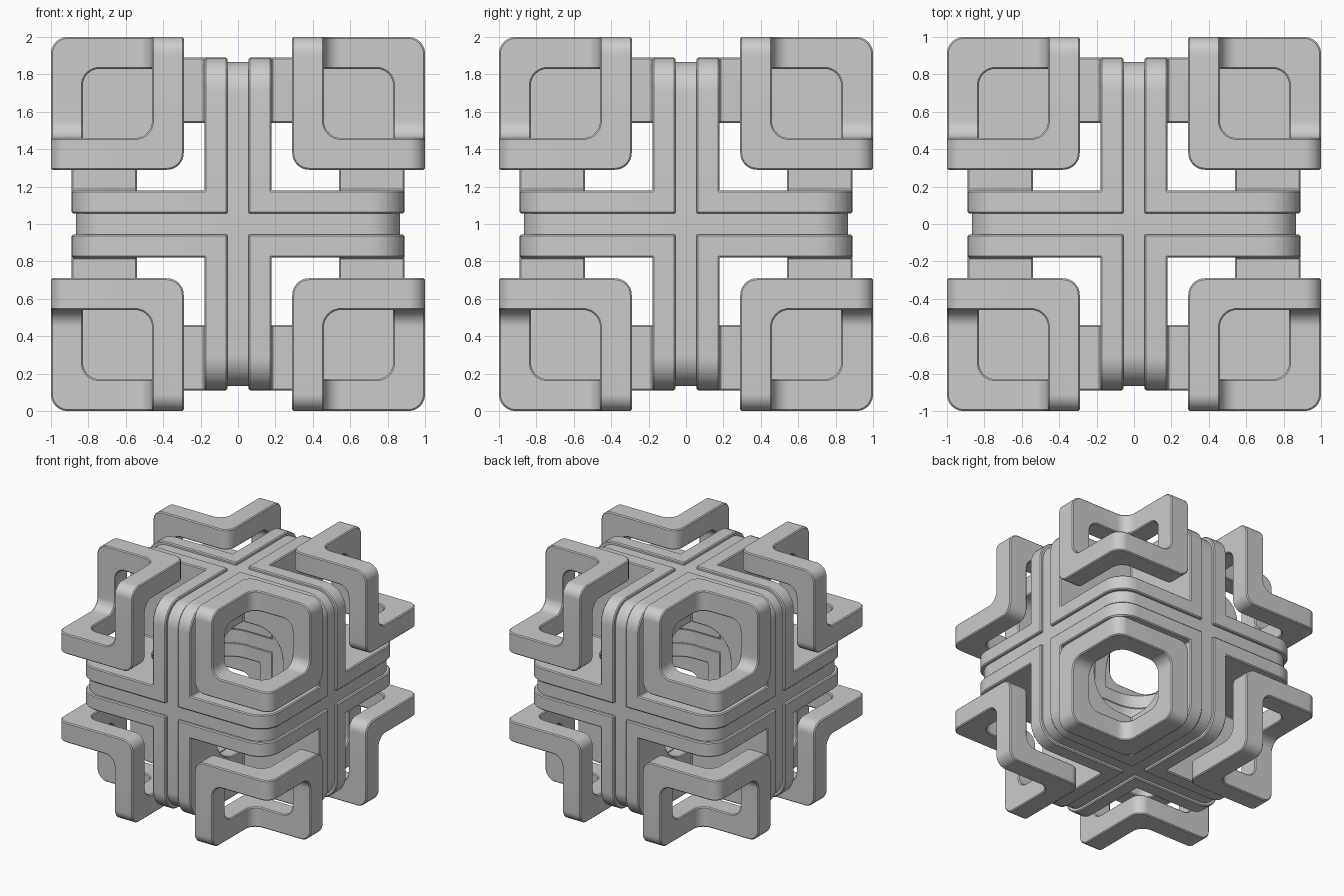
import bpy, bmesh, math
from mathutils import Vector

if "Cube" in bpy.data.objects:
    bpy.data.objects.remove(bpy.data.objects["Cube"])

grey = bpy.data.materials.new("plain grey")
grey.diffuse_color = (0.6, 0.6, 0.6, 1)
grey.use_nodes = True
grey.node_tree.nodes["Principled BSDF"].inputs["Base Color"].default_value = grey.diffuse_color
CENTRE = Vector((0, 0, 1))


def bend(c, m, r, n):
    """Rounded right-angle outline with its corner at (c, c) and arms ending at m."""
    d = 1 if m > c else -1
    k = c + d * r
    arc = [(c, c)]
    if r > 0:
        arc = [(k - d * r * math.sin(i / n * math.pi / 2),
                k - d * r * math.cos(i / n * math.pi / 2)) for i in range(n + 1)]
    return [(m, c)] + arc + [(c, m)]


def elbow(bm, side_a, side_b, lo, hi, axis, flip=(1, 1)):
    """Open square tube between two outlines, lying flat across the given axis."""
    def vert(p, w):
        co = [0, 0, 0]
        co[axis] = w
        co[(axis + 1) % 3] = p[0] * flip[0]
        co[(axis + 2) % 3] = p[1] * flip[1]
        return bm.verts.new(co)
    rows = [[vert(a, lo), vert(a, hi), vert(b, hi), vert(b, lo)]
            for a, b in zip(side_a, side_b)]
    for r, s in zip(rows, rows[1:]):
        for j in range(4):
            q = (j + 1) % 4
            bm.faces.new((r[j], r[q], s[q], s[j]))


def finish(bm, name, signs=(1, 1, 1), bevel=0.008):
    bmesh.ops.remove_doubles(bm, verts=bm.verts, dist=0.0005)
    bmesh.ops.recalc_face_normals(bm, faces=bm.faces)
    sharp = [e for e in bm.edges if e.calc_face_angle(0) > math.radians(40)]
    bmesh.ops.bevel(bm, geom=sharp, offset=bevel, segments=1, affect='EDGES')
    for v in bm.verts:
        v.co = Vector([a * s for a, s in zip(v.co, signs)]) + CENTRE
    bmesh.ops.recalc_face_normals(bm, faces=bm.faces)
    me = bpy.data.meshes.new(name)
    bm.to_mesh(me)
    bm.free()
    me.materials.append(grey)
    ob = bpy.data.objects.new(name, me)
    bpy.context.collection.objects.link(ob)
    bpy.ops.object.select_all(action='DESELECT')
    ob.select_set(True)
    bpy.context.view_layer.objects.active = ob
    bpy.ops.object.shade_smooth_by_angle(angle=math.radians(30))


def corner_loop(name, signs, a, t, b, w, m, r_far, r_far_in, r_near, r_near_in):
    """Six-bend zigzag loop along the edges of a cube corner spanning a..b."""
    bm = bmesh.new()
    for axis in range(3):
        elbow(bm, bend(b, m, r_far, 10), bend(b - w, m, r_far_in, 10), a, a + t, axis)
        elbow(bm, bend(a, m, r_near, 10), bend(a + t, m, r_near_in, 10), b - w, b, axis)
    finish(bm, name, signs)


# Eight outer loops and the eight deep bands beneath them
for sx in (-1, 1):
    for sy in (-1, 1):
        for sz in (-1, 1):
            s = (sx, sy, sz)
            corner_loop("outer_corner_loop", s, 0.29, 0.17, 1.0, 0.17, 0.645,
                        0.09, 0.09, 0.09, 0.09)
            corner_loop("inner_corner_band", s, 0.056, 0.122, 0.89, 0.35, 0.24,
                        0.18, 0.24, 0, 0)

# Three crossing rounded-square rings at the middle
for axis in range(3):
    bm = bmesh.new()
    for f in ((1, 1), (-1, 1), (-1, -1), (1, -1)):
        elbow(bm, bend(0.867, 0, 0.17, 10), bend(0.54, 0, 0.24, 10),
              -0.057, 0.057, axis, f)
    finish(bm, "centre_ring", bevel=0.002)
